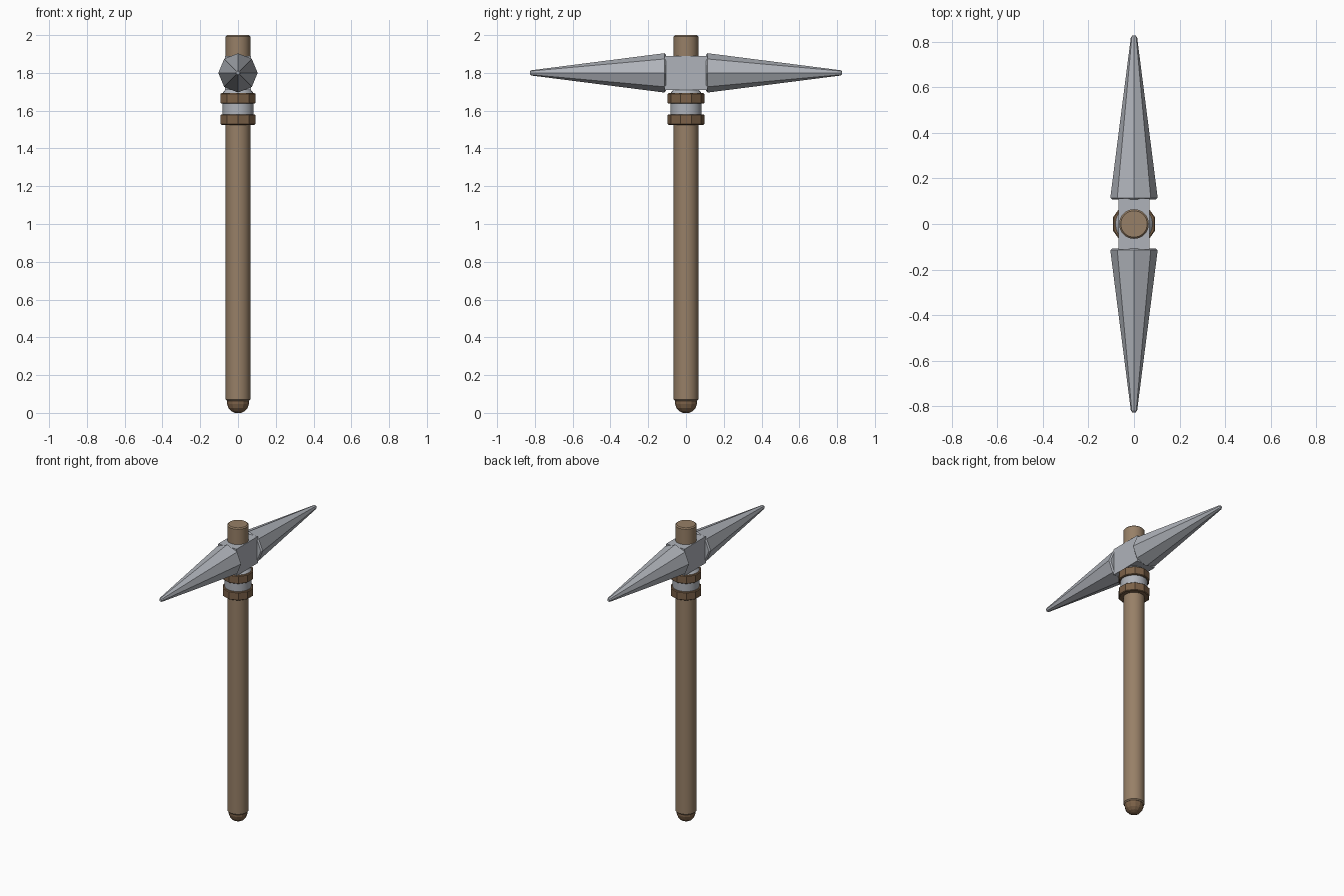
import bpy, bmesh
from math import pi, sin, cos
from mathutils import Matrix

if "Cube" in bpy.data.objects:
    bpy.data.objects.remove(bpy.data.objects["Cube"])


def material(name, rgb):
    m = bpy.data.materials.new(name)
    m.diffuse_color = (*rgb, 1)
    m.use_nodes = True
    m.node_tree.nodes["Principled BSDF"].inputs["Base Color"].default_value = m.diffuse_color
    return m


WOOD = material("wood", (0.31, 0.215, 0.135))
DARK_WOOD = material("dark_wood", (0.2, 0.12, 0.065))
STEEL = material("steel", (0.43, 0.45, 0.49))


def lathe(name, profile, sides, mat, turn=0.0, matrix=Matrix(), smooth=False):
    """Solid of revolution about z from (radius, height) points, capped at both ends."""
    bm = bmesh.new()
    rings = []
    for r, z in profile:
        angles = [turn + 2 * pi * i / sides for i in range(sides)]
        rings.append([bm.verts.new((r * cos(a), r * sin(a), z)) for a in angles])
    for lo, hi in zip(rings, rings[1:]):
        for i in range(sides):
            j = (i + 1) % sides
            bm.faces.new((lo[i], lo[j], hi[j], hi[i]))
    bm.faces.new(rings[0][::-1])
    bm.faces.new(rings[-1])
    bm.transform(matrix)
    bmesh.ops.recalc_face_normals(bm, faces=bm.faces)
    return finish(name, bm, mat, smooth)


def finish(name, bm, mat, smooth=False):
    me = bpy.data.meshes.new(name)
    bm.to_mesh(me)
    bm.free()
    ob = bpy.data.objects.new(name, me)
    bpy.context.collection.objects.link(ob)
    me.materials.append(mat)
    if smooth:
        bpy.ops.object.select_all(action='DESELECT')
        ob.select_set(True)
        bpy.context.view_layer.objects.active = ob
        bpy.ops.object.shade_smooth_by_angle(angle=pi / 6)
    return ob


# Wooden shaft with softened ends
lathe("handle", [(0.058, 0.063), (0.065, 0.07), (0.065, 1.993), (0.058, 2.0)],
      32, WOOD, smooth=True)

# Rounded butt of the handle
lathe("handle_butt", [(0.017, 0.0), (0.037, 0.01), (0.051, 0.026), (0.058, 0.048), (0.058, 0.07)],
      12, DARK_WOOD)

# Steel sleeve under the head
lathe("sleeve", [(0.07, 1.53), (0.082, 1.54), (0.082, 1.693), (0.066, 1.712)],
      24, STEEL, smooth=True)

# Two faceted binding rings
for name, z in (("lower_ring", 1.525), ("upper_ring", 1.637)):
    lathe(name, [(0.092, z), (0.097, z + 0.004), (0.097, z + 0.052), (0.092, z + 0.056)],
          10, DARK_WOOD, turn=pi / 2)

# Block that joins the two spikes
bm = bmesh.new()
bmesh.ops.create_cube(bm, size=1, matrix=Matrix.Translation((0, 0, 1.8))
                      @ Matrix.Diagonal((0.137, 0.226, 0.18, 1)))
finish("head_block", bm, STEEL)

# Eight-sided spikes with blunt tips
for name, side in (("front_spike", 1), ("back_spike", -1)):
    lathe(name, [(0.096, 0.107), (0.104, 0.115), (0.014, 0.818), (0.008, 0.827)], 8, STEEL,
          matrix=Matrix.Translation((0, 0, 1.8)) @ Matrix.Rotation(side * pi / 2, 4, 'X'))
